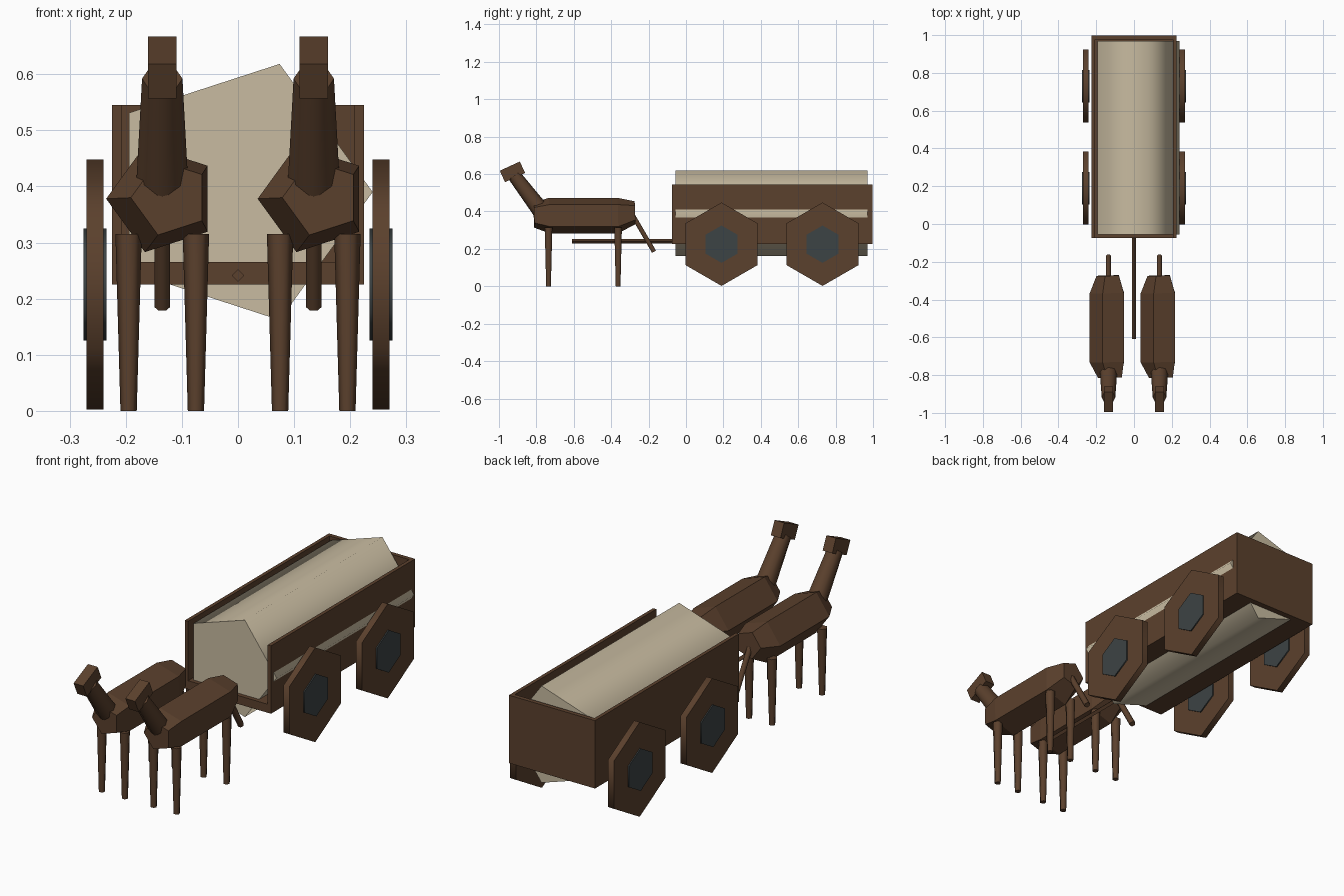
import bpy, bmesh, math
from mathutils import Vector, Matrix

cube = bpy.data.objects.get("Cube")
if cube:
    bpy.data.objects.remove(cube, do_unlink=True)


def material(name, colour):
    mat = bpy.data.materials.new(name)
    mat.use_nodes = True
    mat.diffuse_color = (*colour, 1)
    bsdf = mat.node_tree.nodes["Principled BSDF"]
    bsdf.inputs["Base Color"].default_value = (*colour, 1)
    bsdf.inputs["Roughness"].default_value = 0.9
    return mat


WOOD = material("dark brown wood", (0.105, 0.052, 0.026))
CLOTH = material("cream canvas", (0.58, 0.50, 0.355))
IRON = material("slate iron", (0.046, 0.056, 0.058))


def finish(bm, name, mat, smooth=False):
    mesh = bpy.data.meshes.new(name)
    bm.to_mesh(mesh)
    bm.free()
    mesh.materials.append(mat)
    obj = bpy.data.objects.new(name, mesh)
    bpy.context.collection.objects.link(obj)
    if smooth:
        bpy.ops.object.select_all(action="DESELECT")
        obj.select_set(True)
        bpy.context.view_layer.objects.active = obj
        bpy.ops.object.shade_smooth_by_angle(angle=math.radians(76))
    return obj


def loft(name, rings, sides, mat, first=(1, 0, 0), smooth=True):
    """Skin regular polygons, each given as (centre, radius), and cap the ends."""
    axis = (Vector(rings[-1][0]) - Vector(rings[0][0])).normalized()
    u = Vector(first)
    u = (u - axis * u.dot(axis)).normalized()
    v = axis.cross(u)
    bm = bmesh.new()
    loops = []
    for centre, radius in rings:
        angles = [math.tau * i / sides for i in range(sides)]
        loops.append([bm.verts.new(Vector(centre) + radius * (u * math.cos(a) + v * math.sin(a)))
                      for a in angles])
    for low, high in zip(loops, loops[1:]):
        for i in range(sides):
            j = (i + 1) % sides
            bm.faces.new((low[i], low[j], high[j], high[i]))
    bm.faces.new(loops[0][::-1])
    bm.faces.new(loops[-1])
    return finish(bm, name, mat, smooth)


def box(name, centre, size, mat, tilt=0):
    bm = bmesh.new()
    place = (Matrix.Translation(centre) @ Matrix.Rotation(tilt, 4, "X")
             @ Matrix.Diagonal((*size, 1)))
    bmesh.ops.create_cube(bm, size=1, matrix=place)
    return finish(bm, name, mat)


# Wagon bed: floor, side walls and back wall, open at the front
FRONT, BACK = -0.075, 0.998
LENGTH, MIDDLE = BACK - FRONT, (BACK + FRONT) / 2
box("wagon_floor", (0, MIDDLE, 0.245), (0.446, LENGTH, 0.04), WOOD)
box("wagon_back", (0, BACK - 0.01, 0.385), (0.446, 0.02, 0.32), WOOD)
for side, label in ((1, "left"), (-1, "right")):
    box("wagon_wall_" + label, (side * 0.216, MIDDLE, 0.385), (0.017, LENGTH, 0.32), WOOD)

# Canvas cover running through the bed
loft("canvas_cover", [((0, -0.055, 0.39), 0.24), ((0, 0.97, 0.39), 0.24)], 5, CLOTH)

# Wheels with hubs
for side, label in ((1, "left"), (-1, "right")):
    for y, end in ((0.19, "front"), (0.73, "back")):
        for part, width, radius, mat in (("wheel", 0.03, 0.223, WOOD), ("hub", 0.041, 0.1, IRON)):
            x = side * 0.255
            loft(f"{part}_{end}_{label}",
                 [((x - width / 2, y, 0.225), radius), ((x + width / 2, y, 0.225), radius)],
                 6, mat, first=(0, 0, 1))

# Draw pole
loft("draw_pole", [((0, -0.61, 0.241), 0.011), ((0, FRONT + 0.02, 0.241), 0.011)], 4, WOOD)


# Horses
def horse(x, label):
    loft("horse_body_" + label,
         [((x + 0.014, -0.813, 0.38), 0.7 * 0.1), ((x, -0.73, 0.378), 0.1),
          ((x, -0.365, 0.378), 0.1), ((x + 0.002, -0.273, 0.393), 0.065)],
         5, WOOD, first=(-1, 0, 0), smooth=False)
    loft("horse_neck_" + label,
         [((x, -0.78, 0.41), 0.046), ((x, -0.918, 0.592), 0.036)], 8, WOOD)
    box("horse_head_" + label, (x, -0.928, 0.612), (0.05, 0.118, 0.067), WOOD,
        tilt=math.radians(24.6))
    loft("horse_tail_" + label,
         [((x, -0.285, 0.38), 0.014), ((x, -0.171, 0.185), 0.014)], 6, WOOD)
    for y, end in ((-0.735, "front"), (-0.363, "back")):
        for dx, side in ((0.06, "left"), (-0.06, "right")):
            loft(f"horse_leg_{end}_{side}_{label}",
                 [((x + dx, y, 0), 0.0145), ((x + dx, y, 0.315), 0.0235)], 6, WOOD)


horse(0.135, "left")
horse(-0.135, "right")
